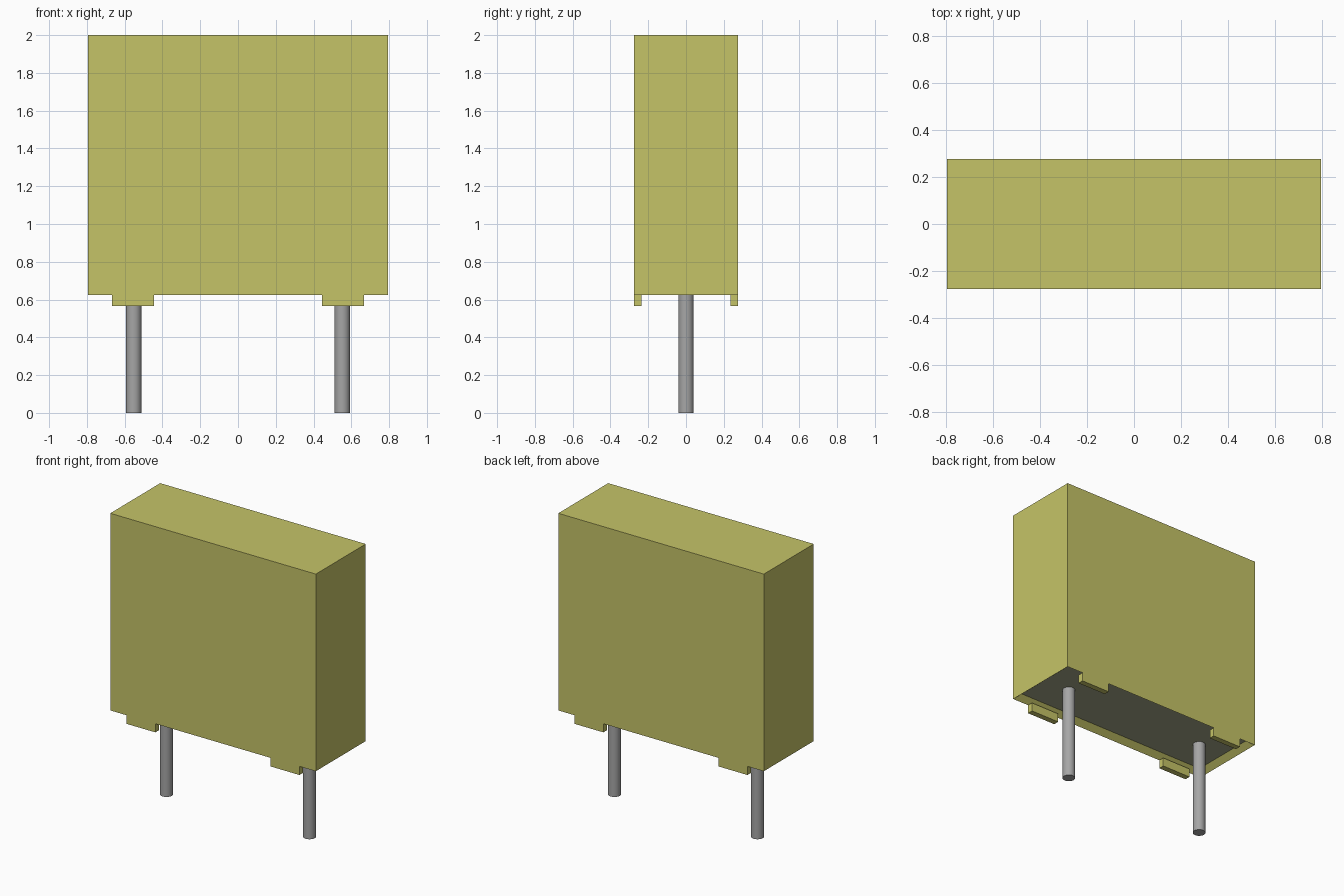
import bpy, bmesh
from mathutils import Matrix

cube = bpy.data.objects.get("Cube")
if cube:
    bpy.data.objects.remove(cube, do_unlink=True)


def material(name, rgb):
    m = bpy.data.materials.new(name)
    m.use_nodes = True
    color = (*rgb, 1.0)
    m.diffuse_color = color
    m.node_tree.nodes["Principled BSDF"].inputs["Base Color"].default_value = color
    return m


YELLOW = material("olive yellow", (0.56, 0.55, 0.137))
FILL = material("grey green fill", (0.37, 0.385, 0.245))
METAL = material("pin grey", (0.38, 0.38, 0.38))

HX, HY = 0.793, 0.275          # half size of the case
BOTTOM, TOP = 0.625, 2.0
WALL, RECESS = 0.04, 0.035     # rim thickness and depth of the underside recess
TAB_BOTTOM = 0.565
PIN_X, PIN_R = 0.552, 0.041


def add_object(name, bm, mats):
    bmesh.ops.recalc_face_normals(bm, faces=bm.faces)
    mesh = bpy.data.meshes.new(name)
    bm.to_mesh(mesh)
    bm.free()
    for m in mats:
        mesh.materials.append(m)
    obj = bpy.data.objects.new(name, mesh)
    bpy.context.collection.objects.link(obj)
    return obj


def box(lo, hi):
    bm = bmesh.new()
    size = [b - a for a, b in zip(lo, hi)]
    centre = [(a + b) / 2 for a, b in zip(lo, hi)]
    bmesh.ops.create_cube(bm, size=1, matrix=Matrix.Translation(centre) @ Matrix.Diagonal((*size, 1)))
    bm.faces.ensure_lookup_table()
    return bm


# Case: a block whose underside is inset and pushed up into a shallow recess
bm = box((-HX, -HY, BOTTOM), (HX, HY, TOP))
floor = min(bm.faces, key=lambda f: f.calc_center_median().z)
bmesh.ops.inset_region(bm, faces=[floor], thickness=WALL, use_even_offset=True)
bmesh.ops.translate(bm, verts=floor.verts, vec=(0, 0, RECESS))
floor.material_index = 1
add_object("case", bm, [YELLOW, FILL])

for sx, side in ((-1, "right"), (1, "left")):
    # Standoff tabs, continuing the long walls downward
    x0, x1 = sorted((sx * 0.445, sx * 0.667))
    for sy, end in ((-1, "front"), (1, "back")):
        y0, y1 = sorted((sy * (HY - WALL), sy * HY))
        bm = box((x0, y0, TAB_BOTTOM), (x1, y1, BOTTOM))
        add_object(f"{end}_{side}_tab", bm, [YELLOW])

    # Round lead pin, reaching up to the recess floor
    length = BOTTOM + RECESS
    bm = bmesh.new()
    bmesh.ops.create_cone(bm, cap_ends=True, segments=32, radius1=PIN_R, radius2=PIN_R, depth=length,
                          matrix=Matrix.Translation((sx * PIN_X, 0, length / 2)))
    pin = add_object(f"{side}_pin", bm, [METAL])
    bpy.ops.object.select_all(action="DESELECT")
    pin.select_set(True)
    bpy.context.view_layer.objects.active = pin
    bpy.ops.object.shade_smooth_by_angle()
